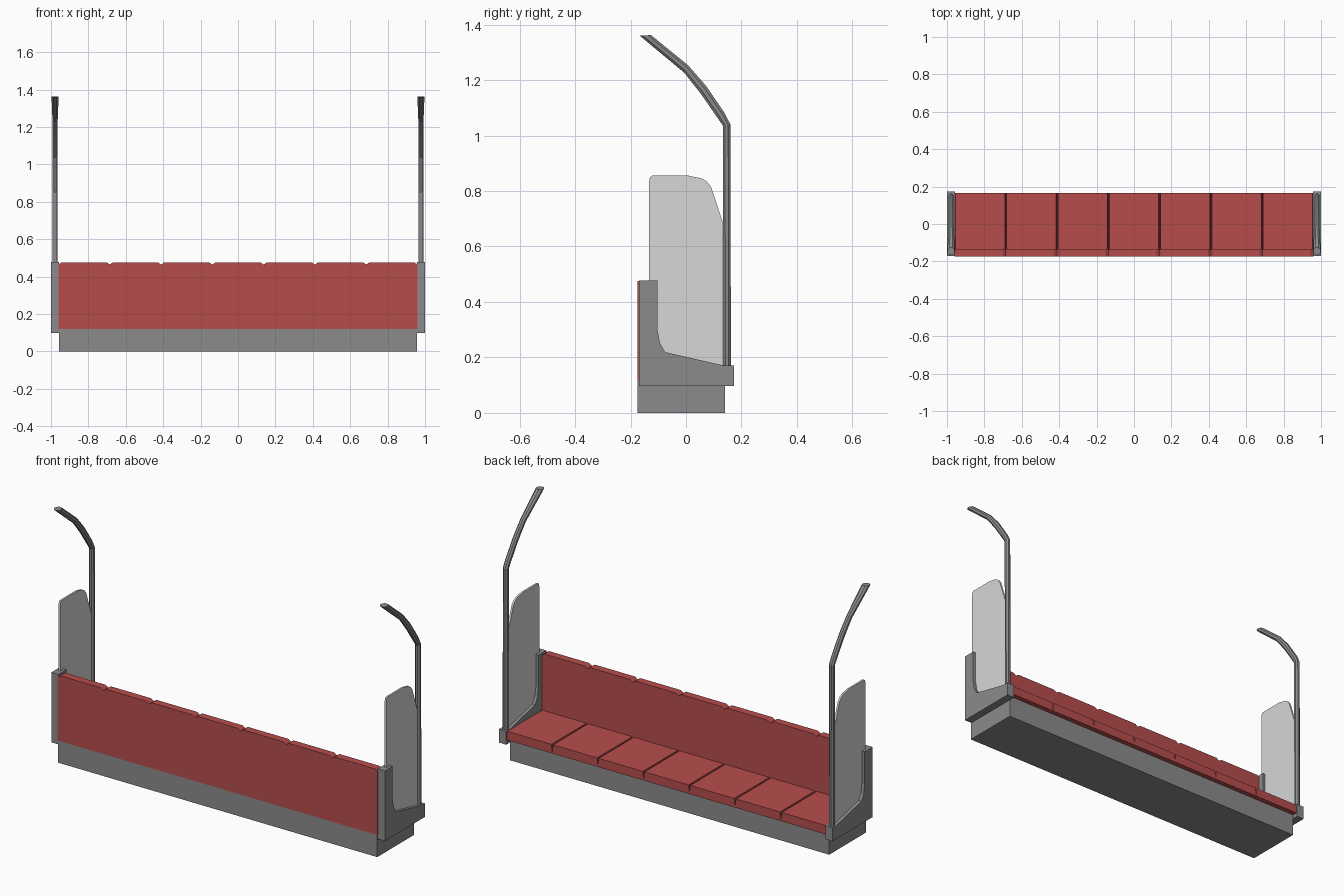
import bpy, bmesh, math

if "Cube" in bpy.data.objects:
    bpy.data.objects.remove(bpy.data.objects["Cube"])


def material(name, rgb):
    m = bpy.data.materials.new(name)
    m.diffuse_color = (*rgb, 1)
    m.use_nodes = True
    m.node_tree.nodes["Principled BSDF"].inputs["Base Color"].default_value = m.diffuse_color
    return m


GREY = material("grey metal", (0.26, 0.26, 0.26))
RED = material("red cushion", (0.47, 0.073, 0.073))
PALE = material("pale glass", (0.68, 0.68, 0.68))


def finish(name, bm, mat):
    bmesh.ops.recalc_face_normals(bm, faces=bm.faces)
    me = bpy.data.meshes.new(name)
    bm.to_mesh(me)
    bm.free()
    me.materials.append(mat)
    ob = bpy.data.objects.new(name, me)
    bpy.context.collection.objects.link(ob)
    return ob


def prism(name, pts, axis, a, b, mat):
    """Extrude a profile from a to b: axis 'x' takes (y, z), axis 'y' takes (x, z)."""
    bm = bmesh.new()
    put = (lambda p, t: (t, p[0], p[1])) if axis == 'x' else (lambda p, t: (p[0], t, p[1]))
    r0 = [bm.verts.new(put(p, a)) for p in pts]
    r1 = [bm.verts.new(put(p, b)) for p in pts]
    bm.faces.new(r0)
    bm.faces.new(r1)
    n = len(pts)
    for i in range(n):
        j = (i + 1) % n
        bm.faces.new((r0[i], r0[j], r1[j], r1[i]))
    return finish(name, bm, mat)


def notched(z0, z1, half, depth, w=0.96, count=7):
    """Long strip whose top is divided into cushions by V notches."""
    pts = [(-w, z0), (w, z0), (w, z1 - depth), (w - half, z1)]
    for i in range(count - 1, 0, -1):
        x = -w + 2 * w * i / count
        pts += [(x + half, z1), (x, z1 - depth), (x - half, z1)]
    return pts + [(-w + half, z1), (-w, z1 - depth)]


# plinth
prism("base", [(-0.174, 0), (0.14, 0), (0.14, 0.12), (-0.174, 0.12)], 'x', -0.957, 0.957, GREY)

# backrest and seat cushions
prism("backrest", notched(0.12, 0.475, 0.016, 0.011), 'y', -0.175, -0.133, RED)
prism("seat", notched(0.12, 0.168, 0.005, 0.04), 'y', -0.134, 0.167, RED)

# end panel, glass screen profiles in (y, z)
PANEL = [(-0.17, 0.097), (0.173, 0.097), (0.173, 0.17), (0.14, 0.17), (-0.075, 0.219),
         (-0.094, 0.252), (-0.103, 0.30), (-0.103, 0.477), (-0.17, 0.477)]
GLASS = [(-0.133, 0.17), (0.142, 0.165), (0.142, 0.66), (0.09, 0.815), (0.077, 0.832),
         (0.058, 0.845), (0.01, 0.855), (-0.122, 0.855), (-0.13, 0.849), (-0.133, 0.835)]

# handrail rows: inner y, z, outer y, z, half width in x
RAIL = [(0.134, 0.165, 0.162, 0.165, 0.014), (0.133, 1.036, 0.160, 1.040, 0.014),
        (0.112, 1.066, 0.138, 1.083, 0.014), (0.054, 1.150, 0.073, 1.178, 0.014),
        (-0.007, 1.227, 0.008, 1.253, 0.014), (-0.167, 1.360, -0.126, 1.362, 0.019)]


def handrail(name, x, sides=8):
    bm = bmesh.new()
    rings = []
    for y0, z0, y1, z1, r in RAIL:
        ring = []
        for k in range(sides):
            t = 2 * math.pi * (k + 0.5) / sides
            s = 0.5 + 0.5 * math.sin(t) / math.cos(math.pi / sides)
            ring.append(bm.verts.new((x + r * math.cos(t) / math.cos(math.pi / sides),
                                      y0 + (y1 - y0) * s, z0 + (z1 - z0) * s)))
        rings.append(ring)
    for a, b in zip(rings, rings[1:]):
        for i in range(sides):
            j = (i + 1) % sides
            bm.faces.new((a[i], a[j], b[j], b[i]))
    bm.faces.new(rings[0])
    bm.faces.new(rings[-1])
    return finish(name, bm, GREY)


# both ends
for side, s in (("left", -1), ("right", 1)):
    prism(side + "_end_panel", PANEL, 'x', s * 0.957, s * 1.0, GREY)
    prism(side + "_glass_screen", GLASS, 'x', s * 0.973, s * 0.983, PALE)
    handrail(side + "_handrail", s * 0.978)
